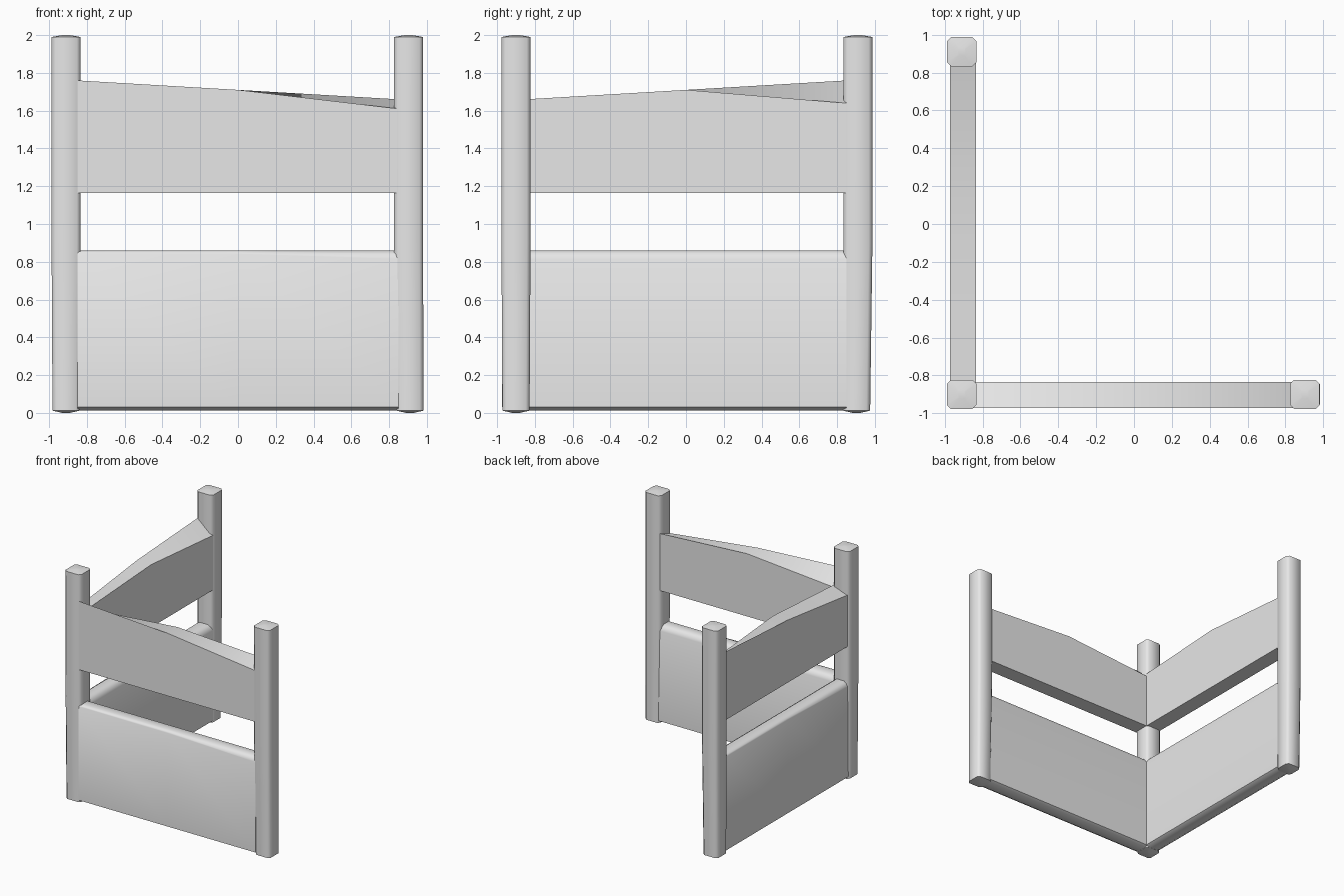
import bpy, bmesh, math
from mathutils import Vector

old = bpy.data.objects.get("Cube")
if old:
    bpy.data.objects.remove(old, do_unlink=True)

grey = bpy.data.materials.new("plain_grey")
grey.use_nodes = True
grey.diffuse_color = (0.8, 0.8, 0.8, 1)
grey.node_tree.nodes["Principled BSDF"].inputs["Base Color"].default_value = (0.8, 0.8, 0.8, 1)


def loft(name, rings, turn=0.0):
    """Skin a row of matching cross-sections and close both ends."""
    bm = bmesh.new()
    rows = [[bm.verts.new(p) for p in ring] for ring in rings]
    count = len(rows[0])
    for a, b in zip(rows, rows[1:]):
        for i in range(count):
            j = (i + 1) % count
            bm.faces.new((a[i], a[j], b[j], b[i]))
    bm.faces.new(rows[0][::-1])
    bm.faces.new(rows[-1])
    bmesh.ops.recalc_face_normals(bm, faces=bm.faces)
    mesh = bpy.data.meshes.new(name)
    bm.to_mesh(mesh)
    bm.free()
    mesh.materials.append(grey)
    obj = bpy.data.objects.new(name, mesh)
    bpy.context.collection.objects.link(obj)
    obj.rotation_euler.z = turn
    bpy.ops.object.select_all(action='DESELECT')
    obj.select_set(True)
    bpy.context.view_layer.objects.active = obj
    bpy.ops.object.shade_smooth_by_angle(angle=math.radians(50))
    return obj


def square(cx, cy, z, half, cut):
    """Square section with clipped corners."""
    pts = []
    for sx, sy in ((1, 1), (-1, 1), (-1, -1), (1, -1)):
        a = (cx + sx * half, cy + sy * (half - cut), z)
        b = (cx + sx * (half - cut), cy + sy * half, z)
        pts += [a, b] if sx == sy else [b, a]
    return [Vector(p) for p in pts]


# Posts: square with softened corners and shallow pointed caps
def post(name, x, y, foot_x=0.0, foot_y=0.0):
    fx, fy = x + foot_x, y + foot_y
    loft(name, [
        square(fx, fy, 0.0, 0.02, 0.006),
        square(fx, fy, 0.012, 0.072, 0.02),
        square(x, y, 0.9, 0.077, 0.02),
        square(x, y, 1.99, 0.077, 0.02),
        square(x, y, 2.0, 0.02, 0.006)])


post("corner_post", -0.91, -0.90)
post("front_end_post", 0.903, -0.90, foot_x=0.007)
post("back_end_post", -0.91, 0.91, foot_y=-0.007)

OUT, INN, END = -0.973, -0.835, 0.85


# Upper boards: the top edge twists from one end to the other
def upper_board(name, turn):
    tops = ((-END, 1.76, 1.64), (0, 1.71, 1.71), (END, 1.61, 1.66))
    loft(name, [[(x, OUT, 1.165), (x, INN, 1.165), (x, INN, inner), (x, OUT, outer)]
                for x, outer, inner in tops], turn)


# Lower boards: softened top and a narrow bevel along the bottom
def lower_board(name, turn):
    rings = []
    for x, drop in ((-END, 0.015), (0, 0.018), (END, 0.045)):
        rings.append([(x, OUT, 0.03), (x, OUT + 0.03, 0.013),
                      (x, INN - 0.03, 0.013), (x, INN, 0.03),
                      (x, INN, 0.815), (x, INN - 0.015, 0.845), (x, INN - 0.04, 0.86),
                      (x, OUT + 0.03, 0.86), (x, OUT + 0.008, 0.86 - drop * 0.4),
                      (x, OUT, 0.86 - drop)])
    loft(name, rings, turn)


for side, turn in (("front", 0.0), ("side", -math.pi / 2)):
    upper_board(side + "_upper_board", turn)
    lower_board(side + "_lower_board", turn)
